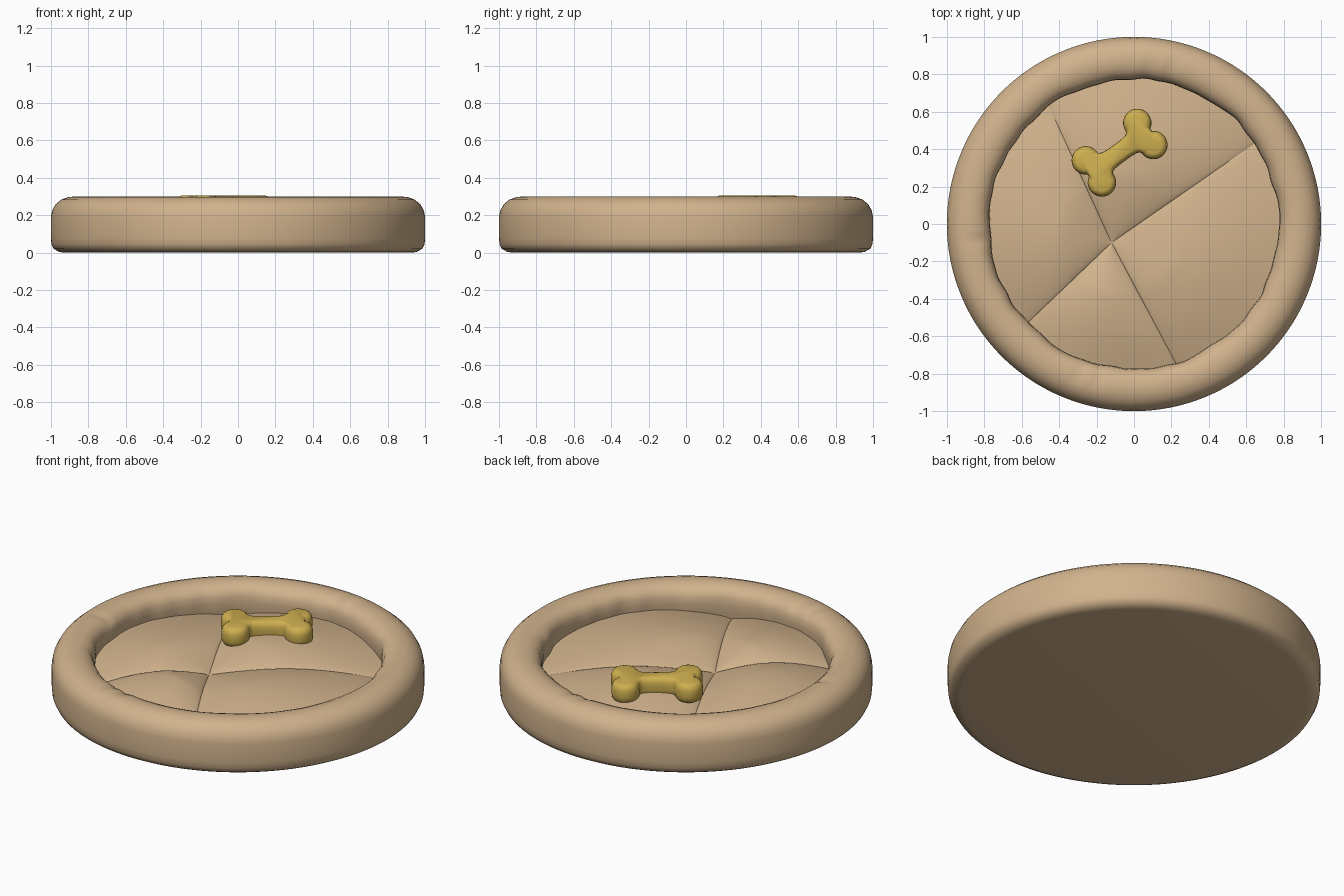
import bpy
from math import sin, cos, pi, atan2, sqrt, radians, exp

if "Cube" in bpy.data.objects:
    bpy.data.objects.remove(bpy.data.objects["Cube"])


def material(name, rgb):
    m = bpy.data.materials.new(name)
    m.diffuse_color = (*rgb, 1)
    m.use_nodes = True
    m.node_tree.nodes["Principled BSDF"].inputs["Base Color"].default_value = m.diffuse_color
    return m


def make(name, verts, faces, mat, angle=50):
    me = bpy.data.meshes.new(name)
    me.from_pydata(verts, [], faces)
    me.materials.append(mat)
    ob = bpy.data.objects.new(name, me)
    bpy.context.collection.objects.link(ob)
    bpy.ops.object.select_all(action='DESELECT')
    ob.select_set(True)
    bpy.context.view_layer.objects.active = ob
    bpy.ops.object.shade_smooth_by_angle(angle=radians(angle))
    return ob


def bridge(rows, n):
    """Quads between consecutive closed rings of n vertices."""
    return [(r * n + i, r * n + (i + 1) % n, (r + 1) * n + (i + 1) % n, (r + 1) * n + i)
            for r in range(rows - 1) for i in range(n)]


tan = material("tan fabric", (0.64, 0.45, 0.265))
gold = material("mustard toy", (0.62, 0.43, 0.08))

# Padded rim with flat base: lathe, with gathers on the inner wall
N = 192
# (radius, height, gather amount)
profile = [(0.93, 0.0, 0), (0.955, 0.004, 0), (0.985, 0.02, 0), (0.997, 0.045, 0),
           (1.0, 0.08, 0), (1.0, 0.19, 0), (0.993, 0.225, 0), (0.975, 0.258, 0),
           (0.945, 0.283, 0), (0.91, 0.296, 0), (0.875, 0.30, 0), (0.84, 0.296, 0.1),
           (0.81, 0.284, 0.35), (0.788, 0.264, 0.7), (0.777, 0.238, 1), (0.773, 0.20, 1),
           (0.777, 0.15, 1), (0.785, 0.10, 1), (0.79, 0.06, 0.5)]


def gather(a):
    w = 0.004 * sin(9 * a + 1) + 0.004 * sin(17 * a) * sin(2 * a + 0.5) + 0.003 * sin(31 * a + 2) * sin(3 * a)
    return w


def pinch(a):
    """Short creases crossing the rim top."""
    return sum(exp(-((a - radians(c)) / 0.03) ** 2) for c in (77, 84, 186, 250, 257))


verts = []
for r, z, g in profile:
    for i in range(N):
        a = 2 * pi * i / N
        rr = r + g * gather(a)
        dz = -0.008 * pinch(a) * (1 if 0.78 < r < 0.88 and z > 0.25 else 0)
        verts.append((rr * cos(a), rr * sin(a), z + dz))
faces = bridge(len(profile), N) + [tuple(range(N - 1, -1, -1))]
make("bed_rim", verts, faces, tan)

# Cushion: four puffed sectors around an off-centre tuft
cx, cy, R = -0.12, -0.10, 0.80
seam_ends = [(0.2, -0.70), (0.645, 0.43), (-0.45, 0.62), (-0.58, -0.54)]
seams = [atan2(y - cy, x - cx) for x, y in seam_ends]
SEC, RINGS = 32, 28
angles = []
for k in range(4):
    span = (seams[(k + 1) % 4] - seams[k]) % (2 * pi)
    for i in range(SEC):
        f = (1 - cos(pi * i / SEC)) / 2          # denser near the seams
        angles.append((seams[k] + span * f, f))
verts = []
for j in range(RINGS):
    t = max(0.002, j / (RINGS - 1))
    for a, f in angles:
        dx, dy = cos(a), sin(a)
        b = cx * dx + cy * dy
        reach = -b + sqrt(b * b - cx * cx - cy * cy + R * R)
        puff = max(0, sin(pi * f)) ** 0.7
        z = 0.142 + 0.05 * sin(pi * t) - 0.028 * t + 0.052 * puff * min(1, 2.5 * t) ** 0.8
        verts.append((cx + dx * reach * t, cy + dy * reach * t, z))
n = 4 * SEC
make("cushion", verts, bridge(RINGS, n) + [tuple(range(n - 1, -1, -1))], tan, 60)


# Bone toy: outline shrunk by d at each layer, for rounded edges
def bone_outline(d):
    r, h = 0.076 - d, 0.052 - d * 0.8
    q = [(0.0, h), (0.04, h), (0.075, h + 0.004), (0.092, h + 0.012)]
    for i in range(19):
        a = radians(178 - i * 238 / 18)
        q.append((0.17 + r * cos(a), 0.073 + r * sin(a)))
    right = q + [(u, -v) for u, v in reversed(q)]
    left = [(-u, v) for u, v in reversed(right)]
    return (right[:-1] + left[:-1])[::-1]


layers = [(0.03, 0.19), (0.012, 0.20), (0.003, 0.215), (0, 0.235), (0, 0.262), (0.003, 0.28),
          (0.010, 0.293), (0.02, 0.301), (0.032, 0.305)]
ca, sa = cos(radians(36)), sin(radians(36))
verts = []
for d, z in layers:
    ring = bone_outline(d)
    verts += [(-0.077 + u * ca - v * sa, 0.381 + u * sa + v * ca, z) for u, v in ring]
n = len(ring)
top = (len(layers) - 1) * n
make("bone_toy", verts, bridge(len(layers), n) +
     [tuple(range(n - 1, -1, -1)), tuple(range(top, top + n))], gold, 50)
